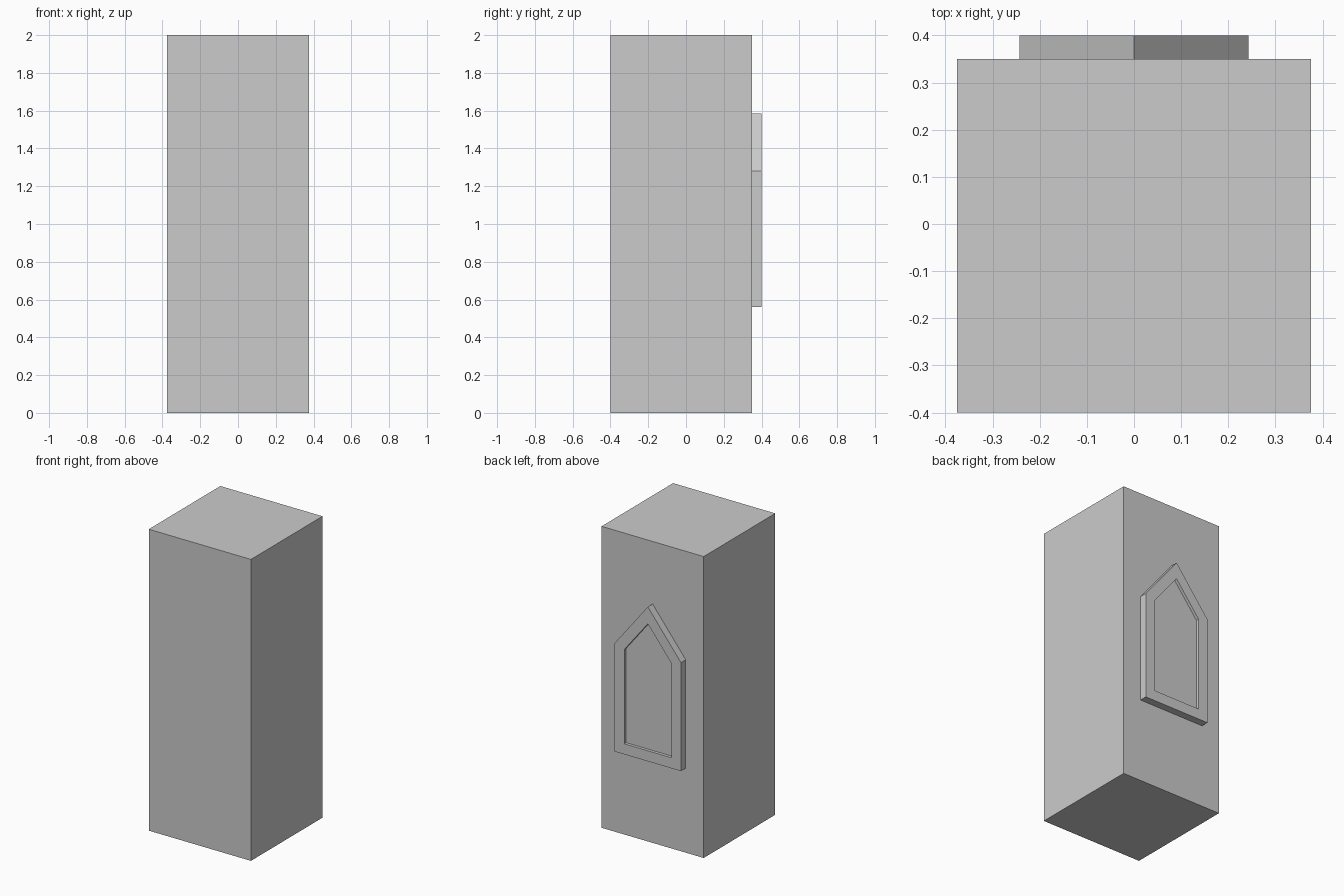
import bpy
import bmesh
from mathutils import Vector

cube = bpy.data.objects.get("Cube")
if cube:
    bpy.data.objects.remove(cube, do_unlink=True)

# Single plain stone colour
stone = bpy.data.materials.new("stone_grey")
stone.use_nodes = True
colour = (0.6, 0.6, 0.6, 1.0)
stone.diffuse_color = colour
stone.node_tree.nodes["Principled BSDF"].inputs["Base Color"].default_value = colour

WALL_Y = 0.35      # back face of the tower
FRAME_Y = 0.40     # outer face of the window frame


def finish(name, bm):
    mesh = bpy.data.meshes.new(name)
    bm.to_mesh(mesh)
    bm.free()
    mesh.materials.append(stone)
    obj = bpy.data.objects.new(name, mesh)
    bpy.context.collection.objects.link(obj)
    return obj


# Tower block
bm = bmesh.new()
bmesh.ops.create_cube(bm, size=1)
bmesh.ops.scale(bm, vec=(0.75, 0.75, 2), verts=bm.verts)
bmesh.ops.translate(bm, vec=(0, WALL_Y - 0.375, 1), verts=bm.verts)
finish("tower_block", bm)

# Pointed window: raised frame with a shallow recessed pane
bm = bmesh.new()
outline = [(-0.243, 0.56), (-0.243, 1.28), (0, 1.585), (0.243, 1.28), (0.243, 0.56)]
back = bm.faces.new([bm.verts.new((x, WALL_Y, z)) for x, z in outline])
result = bmesh.ops.extrude_face_region(bm, geom=[back])
front = next(g for g in result["geom"] if isinstance(g, bmesh.types.BMFace))
bmesh.ops.translate(bm, vec=(0, FRAME_Y - WALL_Y, 0), verts=front.verts)
bmesh.ops.recalc_face_normals(bm, faces=bm.faces)
bmesh.ops.inset_region(bm, faces=[front], thickness=0.07, use_even_offset=True)
pane = min((f for f in bm.faces if f.normal.y > 0.9),
           key=lambda f: (f.calc_center_median() - Vector((0, FRAME_Y, 1.1))).length)
result = bmesh.ops.extrude_face_region(bm, geom=[pane])
bmesh.ops.translate(bm, vec=(0, -0.02, 0),
                    verts=[g for g in result["geom"] if isinstance(g, bmesh.types.BMVert)])
if pane.is_valid:
    bmesh.ops.delete(bm, geom=[pane], context="FACES_ONLY")
bmesh.ops.recalc_face_normals(bm, faces=bm.faces)
finish("pointed_window", bm)
